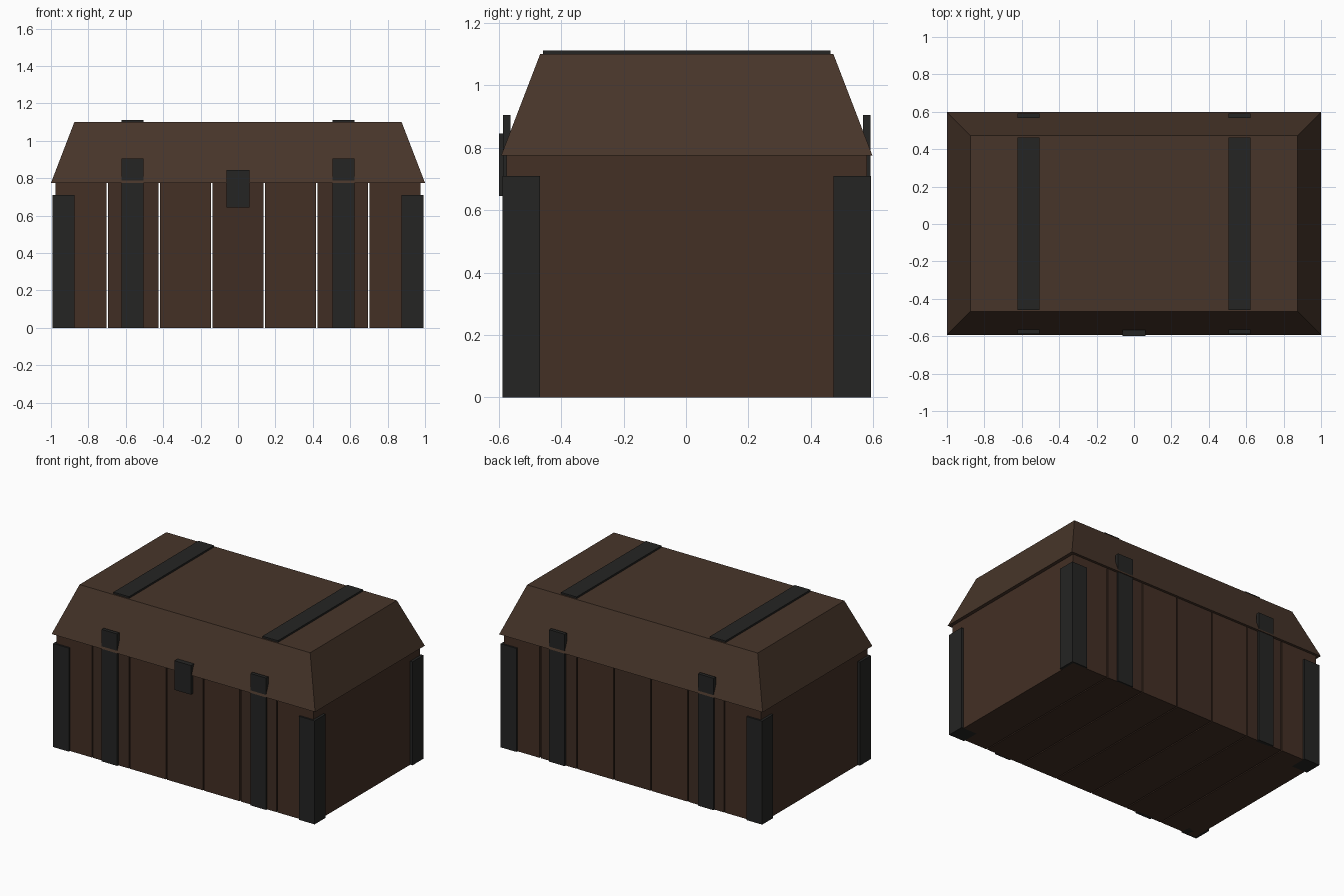
import bpy, bmesh

if "Cube" in bpy.data.objects:
    bpy.data.objects.remove(bpy.data.objects["Cube"])

YC = 0.0025  # the latch sticks out in front, so the chest sits slightly back


def material(name, rgb):
    m = bpy.data.materials.new(name)
    m.diffuse_color = (*rgb, 1)
    m.use_nodes = True
    m.node_tree.nodes["Principled BSDF"].inputs["Base Color"].default_value = m.diffuse_color
    return m


wood = [material("wood_a", (0.056, 0.029, 0.018)),
        material("wood_b", (0.050, 0.026, 0.017))]
lid_wood = material("lid_wood", (0.064, 0.036, 0.023))
iron = material("iron", (0.018, 0.018, 0.017))


def box(name, lo, hi, mat, taper=0.0):
    """Box between two corners; taper pulls the top edges inward."""
    bm = bmesh.new()
    bmesh.ops.create_cube(bm, size=2)
    for v in bm.verts:
        inset = taper if v.co.z > 0 else 0.0
        for i in range(3):
            c, h = (lo[i] + hi[i]) / 2, (hi[i] - lo[i]) / 2
            v.co[i] = c + v.co[i] * (h if i == 2 else h - inset)
    me = bpy.data.meshes.new(name)
    bm.to_mesh(me)
    bm.free()
    me.materials.append(mat)
    ob = bpy.data.objects.new(name, me)
    bpy.context.collection.objects.link(ob)
    return ob


# body: seven full-depth planks with narrow gaps
for i in range(7):
    x = (i - 3) * 0.28
    box(f"plank_{i + 1}", (x - 0.136, YC - 0.578, 0), (x + 0.136, YC + 0.578, 0.775), wood[i % 2])

# tapered lid
box("lid", (-1, YC - 0.595, 0.775), (1, YC + 0.595, 1.1), lid_wood, taper=0.125)

for sx, side in ((-1, "left"), (1, "right")):
    # strap across the lid top
    x = sx * 0.565
    box(f"lid_strap_{side}", (x - 0.059, YC - 0.461, 1.088), (x + 0.059, YC + 0.461, 1.112), iron)
    for sy, end in ((-1, "front"), (1, "back")):
        # upright strap running up past the lid edge
        y = YC + sy * 0.5775
        box(f"upright_strap_{end}_{side}", (x - 0.059, y - 0.012, 0), (x + 0.059, y + 0.012, 0.905), iron)
        # corner post
        cx, cy = sx * 0.933, YC + sy * 0.53
        box(f"corner_{end}_{side}", (cx - 0.06, cy - 0.06, 0), (cx + 0.06, cy + 0.06, 0.71), iron)

# front latch
box("latch", (-0.062, -0.599, 0.645), (0.062, -0.563, 0.845), iron)
